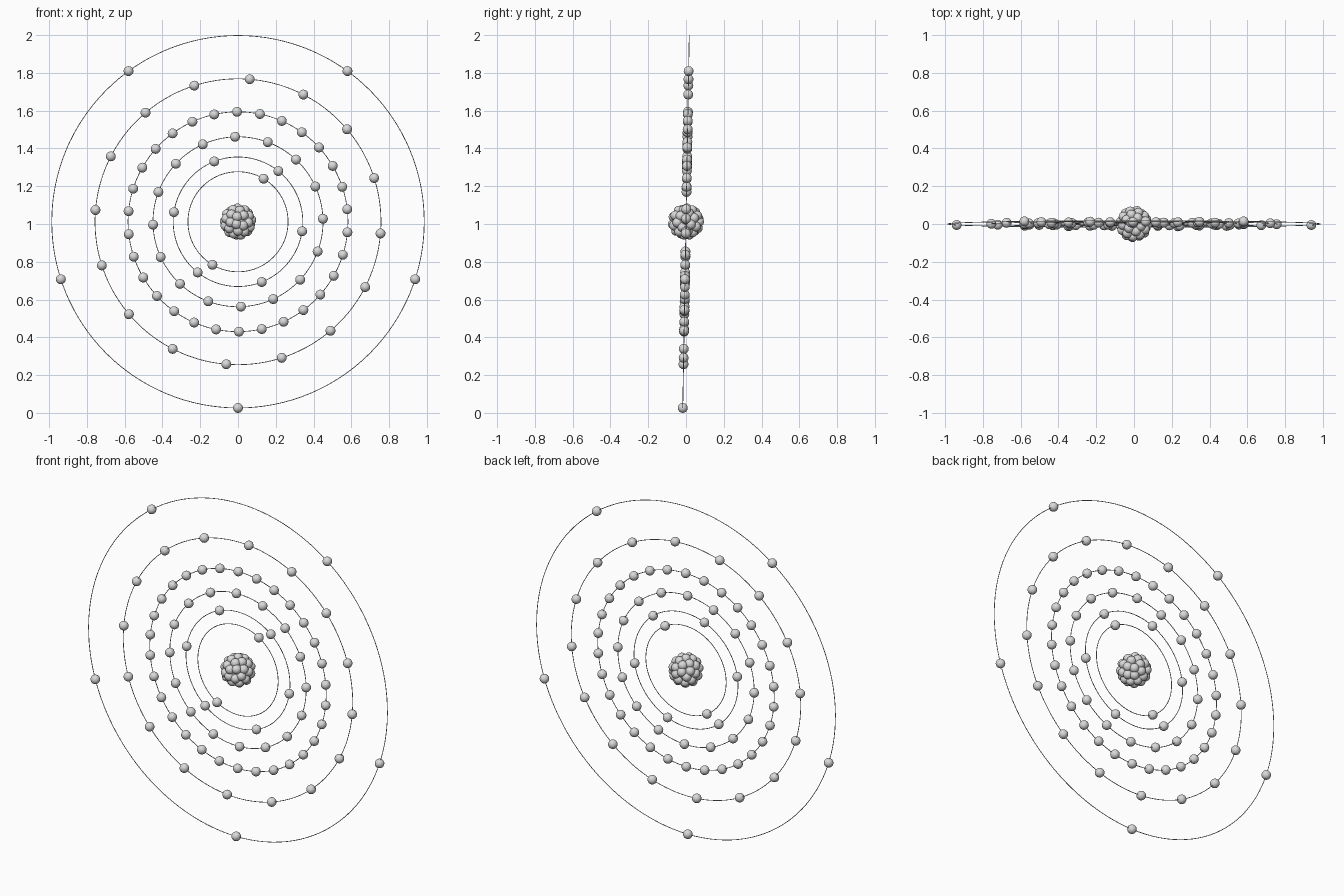
import bpy, bmesh, math
from mathutils import Matrix, Vector

cube = bpy.data.objects.get("Cube")
if cube:
    bpy.data.objects.remove(cube, do_unlink=True)

CENTRE = Vector((0, 0, 1.012))
TILT = Matrix.Rotation(math.radians(-1.0), 4, 'X')
BALL = 0.026
TUBE = 0.002


def material(name, value):
    mat = bpy.data.materials.new(name)
    mat.use_nodes = True
    colour = (value, value, value, 1)
    mat.diffuse_color = colour
    mat.node_tree.nodes["Principled BSDF"].inputs["Base Color"].default_value = colour
    return mat


def balls(name, points, radius, mat):
    """One smooth object holding a sphere at each point."""
    bm = bmesh.new()
    for p in points:
        bmesh.ops.create_uvsphere(bm, u_segments=20, v_segments=12, radius=radius,
                                  matrix=Matrix.Translation(p))
    for f in bm.faces:
        f.smooth = True
    mesh = bpy.data.meshes.new(name)
    bm.to_mesh(mesh)
    bm.free()
    mesh.materials.append(mat)
    obj = bpy.data.objects.new(name, mesh)
    bpy.context.collection.objects.link(obj)
    return obj


def on_ring(radius, angle):
    return CENTRE + TILT @ Vector((radius * math.cos(angle), 0, radius * math.sin(angle)))


grey = material("light grey", 0.7)

# Orbits and electrons: radius, electron count, first angle in degrees
shells = [(0.265, 2, 59.3), (0.343, 6, 51.5), (0.45, 16, 92), (0.582, 30, 90.5),
          (0.757, 16, 85.3), (0.986, 5, 270)]
for i, (radius, count, start) in enumerate(shells, 1):
    bpy.ops.mesh.primitive_torus_add(major_radius=radius, minor_radius=TUBE,
                                     major_segments=128, minor_segments=8)
    ring = bpy.context.object
    ring.name = f"orbit_{i}"
    ring.matrix_world = (Matrix.Translation(CENTRE) @ TILT
                         @ Matrix.Rotation(math.pi / 2, 4, 'X'))
    ring.data.materials.append(grey)
    bpy.ops.object.shade_smooth()
    angles = [math.radians(start) + math.tau * k / count for k in range(count)]
    balls(f"electrons_{i}", [on_ring(radius, a) for a in angles], BALL, grey)

# Nucleus: balls packed evenly over a sphere, around a core
COUNT = 42
golden = math.pi * (3 - math.sqrt(5))
cluster = []
for k in range(COUNT):
    y = 1 - 2 * (k + 0.5) / COUNT
    r = math.sqrt(1 - y * y)
    cluster.append(CENTRE + 0.071 * Vector((r * math.cos(golden * k), y,
                                            r * math.sin(golden * k))))
balls("nucleus_balls", cluster, BALL, grey)
balls("nucleus_core", [CENTRE], 0.074, grey)
